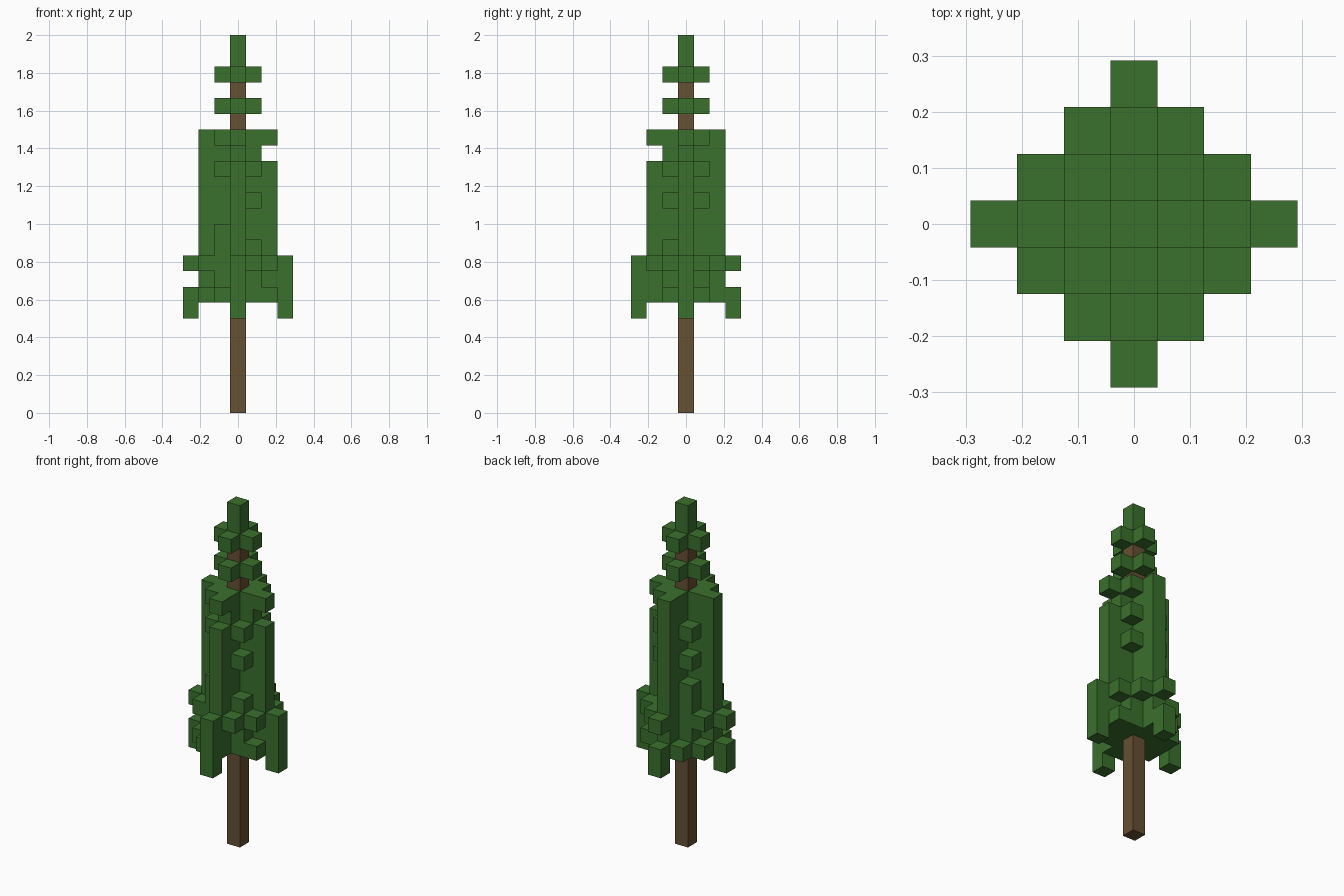
import bpy
import bmesh
from mathutils import Vector

if "Cube" in bpy.data.objects:
    bpy.data.objects.remove(bpy.data.objects["Cube"], do_unlink=True)

U = 2 / 24  # edge length of one block
DIRECTIONS = [Vector(d) for d in
              ((1, 0, 0), (-1, 0, 0), (0, 1, 0), (0, -1, 0), (0, 0, 1), (0, 0, -1))]


def make_material(name, color):
    mat = bpy.data.materials.new(name)
    mat.use_nodes = True
    mat.diffuse_color = color
    mat.node_tree.nodes["Principled BSDF"].inputs["Base Color"].default_value = color
    return mat


def build_blocks(name, cells, solid, mat):
    """Make one skin around a set of blocks, leaving out the hidden faces."""
    bm = bmesh.new()
    for cell in cells:
        center = Vector(cell) + Vector((0, 0, 0.5))
        for d in DIRECTIONS:
            if tuple(int(v) for v in Vector(cell) + d) in solid:
                continue
            side = Vector((d.y, d.z, d.x))
            up = d.cross(side)
            corners = [center + (d + side * a + up * b) / 2
                       for a, b in ((-1, -1), (1, -1), (1, 1), (-1, 1))]
            bm.faces.new([bm.verts.new(c * U) for c in corners])
    bmesh.ops.remove_doubles(bm, verts=bm.verts, dist=U / 100)
    mesh = bpy.data.meshes.new(name)
    bm.to_mesh(mesh)
    bm.free()
    mesh.materials.append(mat)
    obj = bpy.data.objects.new(name, mesh)
    bpy.context.collection.objects.link(obj)
    return obj


def column(x, y, levels):
    return {(x, y, z) for z in levels}


leaf_green = make_material("leaf green", (0.042, 0.162, 0.026, 1))
bark_brown = make_material("bark brown", (0.133, 0.080, 0.033, 1))

trunk = column(0, 0, range(22))
crown = column(0, 0, (22, 23))

# Two small collars near the top
collars = set()
for x, y in ((1, 0), (-1, 0), (0, 1), (0, -1)):
    collars |= column(x, y, (19, 21))

# Dense body: inner cross, then outer cross with a gap on two sides
body = set()
for x, y in ((1, 0), (-1, 0), (0, 1), (0, -1)):
    body |= column(x, y, range(7, 18))
    body |= column(2 * x, 2 * y, range(7, 18))
body -= {(2, 0, 16), (0, -2, 16)}

# Inner corners: low columns with single tufts above
body |= column(1, 1, [*range(7, 10), 13, 15, 17])
body |= column(-1, 1, [*range(7, 12), 13, 15])
body |= column(1, -1, [*range(7, 11), 13, 15])
body |= column(-1, -1, [*range(7, 12), 15, 17])

# Outer corner tufts in the two skirt layers
for x, y, levels in ((2, 1, (7, 9)), (1, 2, (9,)), (-1, 2, (7,)), (-2, 1, (7, 9)),
                     (2, -1, (7, 9)), (1, -2, (9,)), (-2, -1, (7, 9)), (-1, -2, (7,))):
    body |= column(x, y, levels)

# Hanging branch tips
tips = set()
for x, y, levels in ((3, 0, (6, 7, 8, 9)), (0, -3, (6, 7, 8, 9)),
                     (-3, 0, (6, 7, 9)), (0, 3, (6, 7, 9))):
    tips |= column(x, y, levels)

solid = trunk | crown | collars | body | tips
build_blocks("trunk", trunk, solid, bark_brown)
for part, cells in (("crown_tip", crown), ("upper_collars", collars),
                    ("foliage_body", body), ("branch_tips", tips)):
    build_blocks(part, cells, solid, leaf_green)
